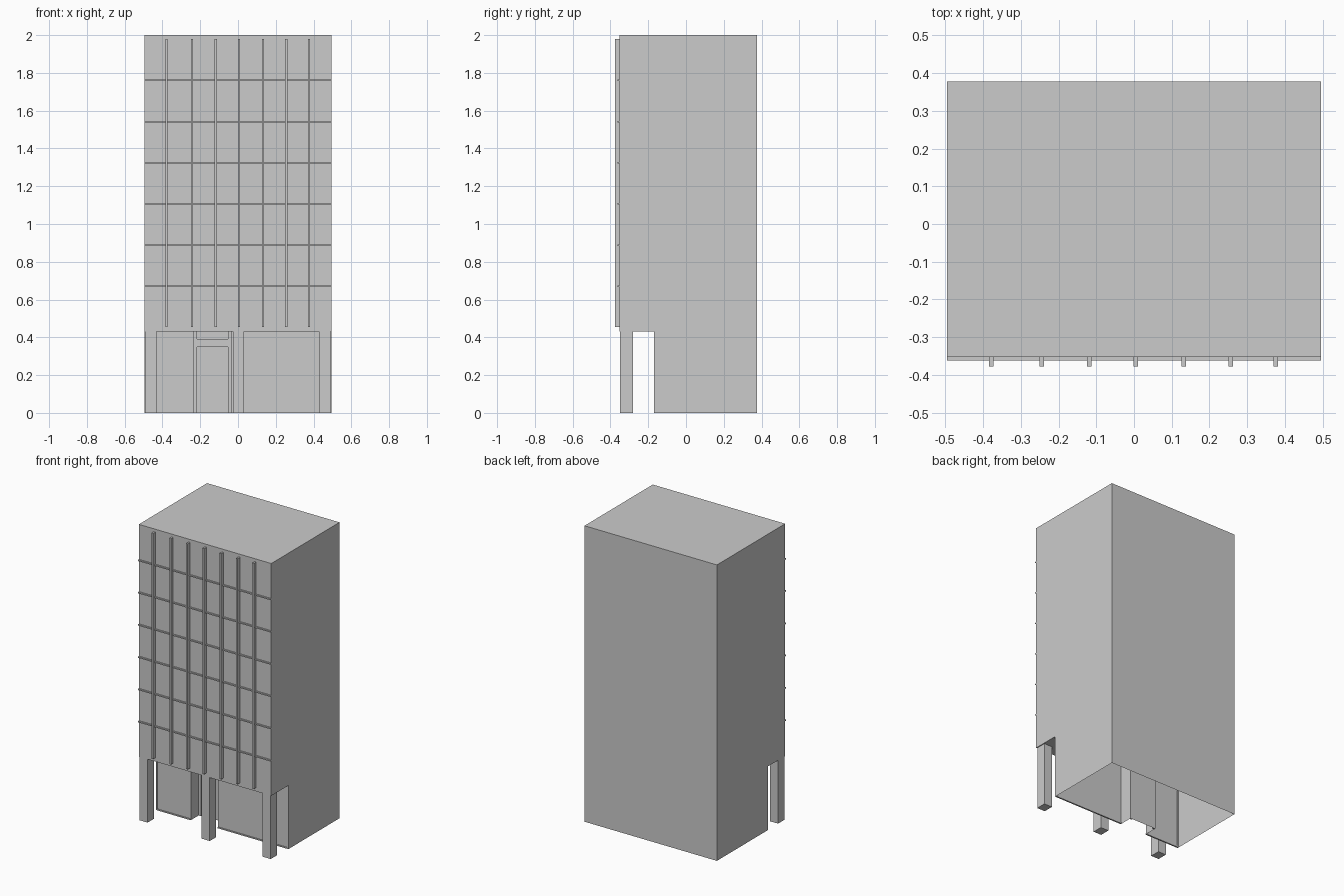
import bpy, bmesh

if "Cube" in bpy.data.objects:
    bpy.data.objects.remove(bpy.data.objects["Cube"])

FRONT, BACK, WALL, DOOR = -0.352, 0.377, -0.165, -0.075
HW, LOBBY, TOP = 0.495, 0.43, 2.0


def finish(name, bm):
    bmesh.ops.remove_doubles(bm, verts=bm.verts, dist=1e-5)
    bmesh.ops.recalc_face_normals(bm, faces=bm.faces)
    me = bpy.data.meshes.new(name)
    bm.to_mesh(me)
    bm.free()
    ob = bpy.data.objects.new(name, me)
    bpy.context.collection.objects.link(ob)
    return ob


def box(name, x0, x1, y0, y1, z0, z1):
    bm = bmesh.new()
    bmesh.ops.create_cube(bm, size=1)
    for v in bm.verts:
        v.co = ((x0 + x1) / 2 + v.co.x * (x1 - x0),
                (y0 + y1) / 2 + v.co.y * (y1 - y0),
                (z0 + z1) / 2 + v.co.z * (z1 - z0))
    return finish(name, bm)


# Tower shell: stepped side profile swept across the width, open underneath
bm = bmesh.new()
profile = [(-0.17, 0), (-0.17, LOBBY), (FRONT, LOBBY), (FRONT, TOP), (BACK, TOP), (BACK, 0)]
left = [bm.verts.new((-HW, y, z)) for y, z in profile]
right = [bm.verts.new((HW, y, z)) for y, z in profile]
bm.faces.new(left)
bm.faces.new(right)
for i in range(1, 5):
    bm.faces.new((left[i], left[i + 1], right[i + 1], right[i]))
finish("tower_shell", bm)

# Lobby front wall with a recessed entrance bay
bm = bmesh.new()
plan = [(-HW, WALL), (-0.235, WALL), (-0.235, DOOR), (-0.035, DOOR), (-0.035, WALL), (HW, WALL)]
low = [bm.verts.new((x, y, 0)) for x, y in plan]
high = [bm.verts.new((x, y, LOBBY)) for x, y in plan]
for i in range(5):
    bm.faces.new((low[i], low[i + 1], high[i + 1], high[i]))
bm.faces.new(high[1:5])
finish("lobby_wall", bm)

# Lobby wall trim: end returns, sills and thin glazing bars
for s, x in (("left", -HW), ("right", HW - 0.01)):
    box("wall_end_" + s, x, x + 0.01, -0.17, -0.16, 0, LOBBY)
box("sill_left", -HW, -0.235, -0.17, -0.16, 0, 0.008)
box("sill_right", -0.035, HW, -0.17, -0.16, 0, 0.008)
for i, x in enumerate((-0.36, 0.10, 0.31)):
    box(f"glazing_bar_{i}", x - 0.001, x + 0.001, WALL - 0.002, WALL, 0, LOBBY)

# Door frame inside the entrance bay
box("door_jamb_left", -0.235, -0.218, DOOR - 0.01, DOOR, 0, LOBBY)
box("door_jamb_right", -0.052, -0.035, DOOR - 0.01, DOOR, 0, LOBBY)
box("door_header", -0.218, -0.052, DOOR - 0.01, DOOR, 0.35, 0.39)

# Columns carrying the overhang
for i, x in enumerate((-0.462, 0.003, 0.459)):
    box(f"column_{i}", x - 0.03, x + 0.03, -0.349, -0.28, 0, LOBBY)

# Facade: vertical fins and horizontal floor bands
for i, x in enumerate((-0.378, -0.244, -0.118, 0.005, 0.132, 0.256, 0.376)):
    box(f"vertical_fin_{i}", x - 0.006, x + 0.006, -0.377, FRONT, 0.455, 1.98)
for i in range(6):
    z = 0.67 + i * 0.218
    box(f"floor_band_{i}", -HW, HW, -0.362, FRONT, z - 0.004, z + 0.004)
